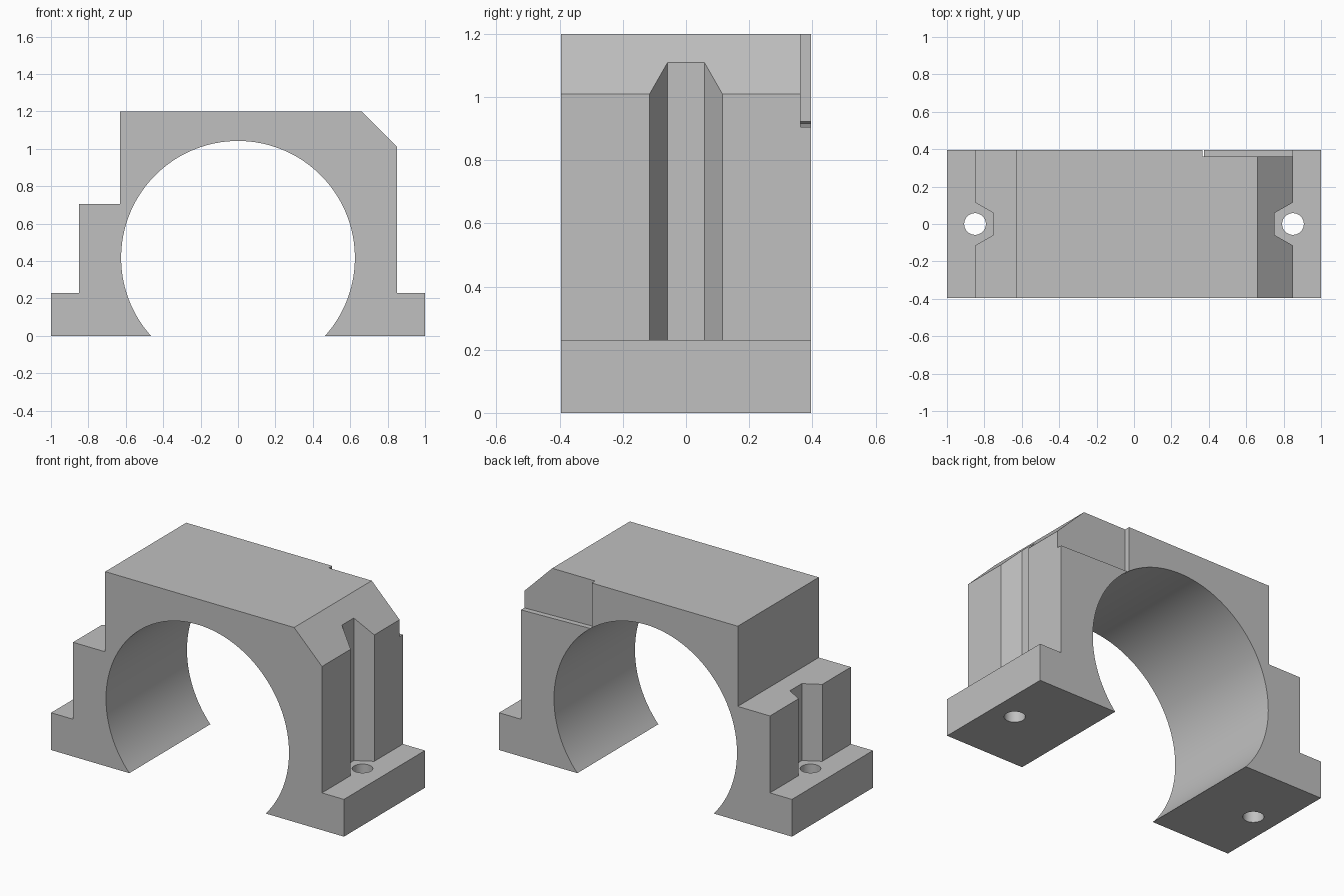
import bpy, bmesh
from math import sin, cos, atan2, pi, radians
from mathutils import Vector

if "Cube" in bpy.data.objects:
    bpy.data.objects.remove(bpy.data.objects["Cube"])

DEPTH = 0.395           # half depth along y
BORE_R, BORE_Z = 0.625, 0.417

grey = bpy.data.materials.new("plain grey")
grey.use_nodes = True
colour = (0.53, 0.53, 0.53, 1)
grey.diffuse_color = colour
grey.node_tree.nodes["Principled BSDF"].inputs["Base Color"].default_value = colour


def prism(name, points, sweep):
    """Extrude a closed 3D polygon along a vector."""
    bm = bmesh.new()
    face = bm.faces.new([bm.verts.new(p) for p in points])
    out = bmesh.ops.extrude_face_region(bm, geom=[face])["geom"]
    moved = [g for g in out if isinstance(g, bmesh.types.BMVert)]
    bmesh.ops.translate(bm, verts=moved, vec=Vector(sweep))
    bmesh.ops.recalc_face_normals(bm, faces=bm.faces)
    mesh = bpy.data.meshes.new(name)
    bm.to_mesh(mesh)
    bm.free()
    obj = bpy.data.objects.new(name, mesh)
    bpy.context.collection.objects.link(obj)
    mesh.materials.append(grey)
    return obj


def cut(target, cutter):
    """Subtract the cutter, apply, and discard it."""
    cutter.hide_render = True
    mod = target.modifiers.new("cut", 'BOOLEAN')
    mod.operation, mod.solver, mod.object = 'DIFFERENCE', 'EXACT', cutter
    bpy.context.view_layer.objects.active = target
    bpy.ops.object.modifier_apply(modifier=mod.name)
    bpy.data.objects.remove(cutter)


# Block outline with stepped left side and chamfered right side
outline = [(-1, 0), (-1, 0.23), (-0.85, 0.23), (-0.85, 0.705), (-0.63, 0.705),
           (-0.63, 1.2), (0.66, 1.2), (0.85, 1.01), (0.85, 0.23), (1, 0.23), (1, 0)]

# Open round bore, from the right foot over the top to the left foot
start = -atan2(BORE_Z, (BORE_R ** 2 - BORE_Z ** 2) ** 0.5)
steps = 96
for i in range(steps + 1):
    a = start + (pi - 2 * start) * i / steps
    outline.append((BORE_R * cos(a), BORE_Z + BORE_R * sin(a)))

block = prism("bearing_block", [(x, -DEPTH, z) for x, z in outline], (0, 2 * DEPTH, 0))

# Tapered screw grooves and screw holes on both sides
for side in (1, -1):
    groove = [(0.75, -0.058), (0.85, -0.115), (1.1, -0.115),
              (1.1, 0.115), (0.85, 0.115), (0.75, 0.058)]
    cut(block, prism("groove_cutter", [(side * x, y, 0.23) for x, y in groove], (0, 0, 1.2)))
    ring = [(side * 0.85 + 0.058 * cos(2 * pi * i / 40), 0.058 * sin(2 * pi * i / 40), -0.1)
            for i in range(40)]
    cut(block, prism("hole_cutter", ring, (0, 0, 0.5)))

# Shallow recess in the upper back corner, with a slightly sloping ledge
recess = [(0.367, 0.917), (0.85, 0.905), (1.1, 0.899), (1.1, 1.4), (0.367, 1.4)]
cut(block, prism("recess_cutter", [(x, 0.362, z) for x, z in recess], (0, 0.2, 0)))

# Smooth bore and holes, crisp edges elsewhere
bpy.ops.object.select_all(action='DESELECT')
block.select_set(True)
bpy.context.view_layer.objects.active = block
bpy.ops.object.shade_smooth_by_angle(angle=radians(20))
